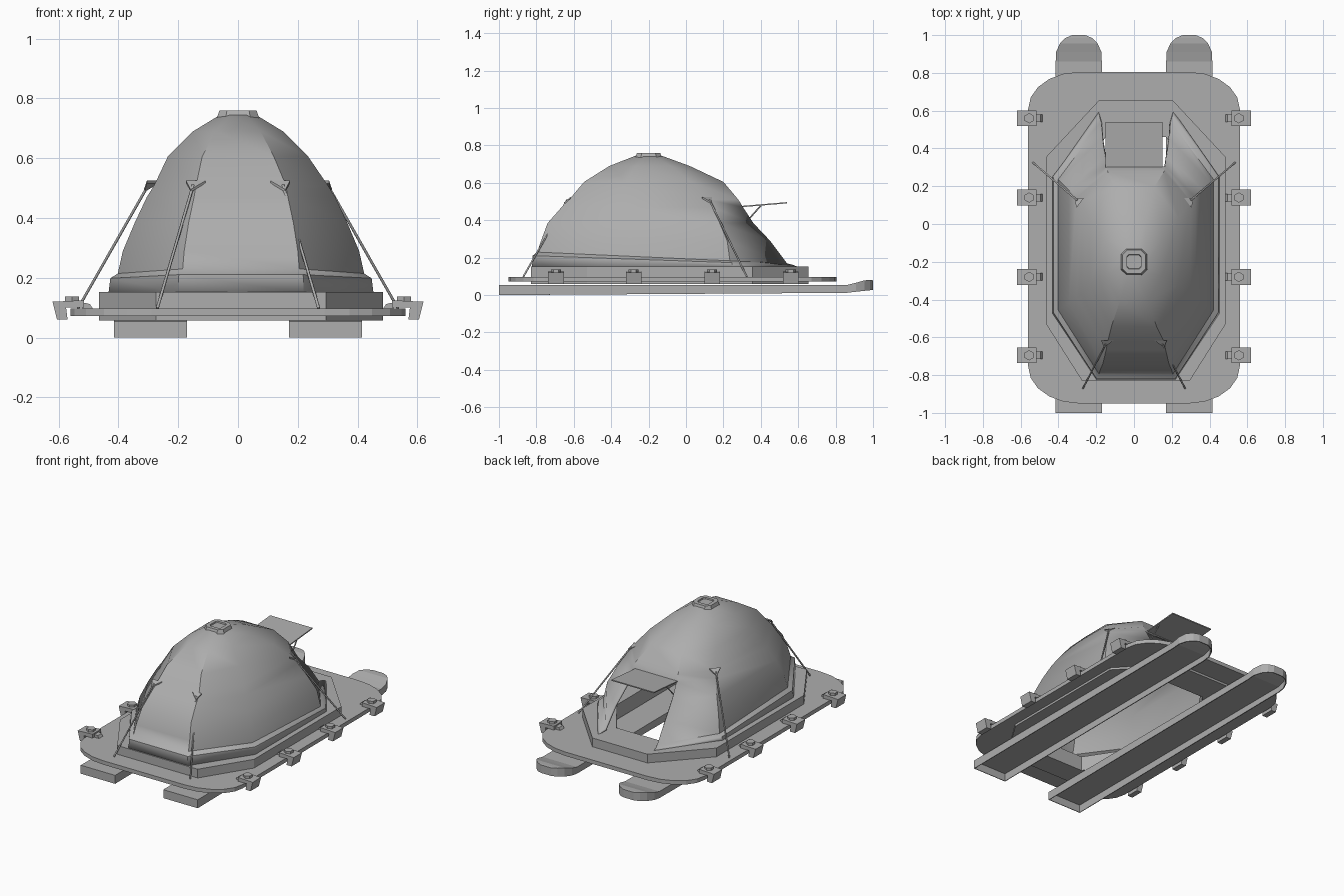
import bpy, bmesh, math
from mathutils import Matrix, Vector

cube = bpy.data.objects.get("Cube")
if cube:
    bpy.data.objects.remove(cube, do_unlink=True)

grey = bpy.data.materials.new("plain grey")
grey.use_nodes = True
grey.diffuse_color = (0.42, 0.42, 0.42, 1)
grey.node_tree.nodes["Principled BSDF"].inputs["Base Color"].default_value = grey.diffuse_color


def finish(name, bm, smooth=None, thickness=0):
    bmesh.ops.recalc_face_normals(bm, faces=bm.faces)
    mesh = bpy.data.meshes.new(name)
    bm.to_mesh(mesh)
    bm.free()
    obj = bpy.data.objects.new(name, mesh)
    bpy.context.collection.objects.link(obj)
    mesh.materials.append(grey)
    if smooth:
        bpy.ops.object.select_all(action='DESELECT')
        obj.select_set(True)
        bpy.context.view_layer.objects.active = obj
        bpy.ops.object.shade_smooth_by_angle(angle=math.radians(smooth))
    if thickness:
        mod = obj.modifiers.new("thickness", 'SOLIDIFY')
        mod.thickness = thickness
        mod.offset = -1
    return obj


def prism(name, loops, low, high, matrix=None):
    """Extrude an outline, with further loops as holes."""
    bm = bmesh.new()
    edges = []
    for loop in loops:
        verts = [bm.verts.new((x, y, low)) for x, y in loop]
        edges += [bm.edges.new((a, b)) for a, b in zip(verts, verts[1:] + verts[:1])]
    bmesh.ops.triangle_fill(bm, edges=edges, use_beauty=True, use_dissolve=False)
    new = bmesh.ops.extrude_face_region(bm, geom=bm.faces[:])["geom"]
    bmesh.ops.translate(bm, vec=(0, 0, high - low),
                        verts=[v for v in new if isinstance(v, bmesh.types.BMVert)])
    if matrix:
        bm.transform(matrix)
    return finish(name, bm)


def lofted(name, rings, closed=True, skip=lambda i, j: False, caps=(0,), **style):
    """Skin a list of equal point rings."""
    bm = bmesh.new()
    rows = [[bm.verts.new(p) for p in ring] for ring in rings]
    n = len(rows[0])
    for i in range(len(rows) - 1):
        for j in range(n if closed else n - 1):
            if not skip(i, j):
                k = (j + 1) % n
                bm.faces.new((rows[i][j], rows[i][k], rows[i + 1][k], rows[i + 1][j]))
    for c in caps:
        bm.faces.new(rows[c])
    return finish(name, bm, **style)


def rod(name, start, end, radius):
    a, b = Vector(start), Vector(end)
    bm = bmesh.new()
    turn = (b - a).to_track_quat('Z', 'Y').to_matrix().to_4x4()
    bmesh.ops.create_cone(bm, cap_ends=True, segments=6, radius1=radius, radius2=radius,
                          depth=(b - a).length, matrix=Matrix.Translation((a + b) / 2) @ turn)
    return finish(name, bm, smooth=40 if radius > 0.01 else 70)


def octagon(side, front, rear, side_front, side_rear, front_x, rear_x, cx=0.01):
    half = [(front_x, front), (side, side_front), (side, side_rear), (rear_x, rear)]
    return [(cx + x, y) for x, y in half] + [(cx - x, y) for x, y in reversed(half)]


# Deck plate with rounded corners and a floor opening
deck = []
for sx, sy, start in ((1, 1, 0), (-1, 1, 90), (-1, -1, 180), (1, -1, 270)):
    for step in range(6):
        a = math.radians(start + step * 18)
        deck.append((sx * 0.29 + 0.27 * math.cos(a),
                     (0.61 if sy > 0 else -0.755) + 0.195 * math.sin(a)))
opening = octagon(0.34, -0.68, 0.46, -0.42, 0.2, 0.17, 0.16)
prism("deck", [deck, octagon(0.4, -0.75, 0.55, -0.47, 0.28, 0.23, 0.18)], 0.072, 0.097)

# Raised curb under the tent
curb = octagon(0.475, -0.83, 0.655, -0.53, 0.355, 0.285, 0.195)
prism("curb", [curb, opening], 0.058, 0.153)

# Tent shell: z, side x, front y, rear y, side corner ys, corner xs, slope of the hem
levels = [
    (0.745, 0.06, -0.27, -0.13, -0.225, -0.17, 0.025, 0.025, 0),
    (0.69, 0.15, -0.41, 0.02, -0.27, -0.08, 0.075, 0.06, 0),
    (0.605, 0.235, -0.545, 0.2, -0.32, 0.03, 0.12, 0.11, 0),
    (0.51, 0.29, -0.625, 0.28, -0.37, 0.12, 0.15, 0.15, 0),
    (0.47, 0.315, -0.665, 0.305, -0.385, 0.14, 0.157, 0.155, 0),
    (0.385, 0.355, -0.74, 0.36, -0.42, 0.18, 0.175, 0.165, 0),
    (0.29, 0.395, -0.775, 0.45, -0.445, 0.22, 0.19, 0.18, 0),
    (0.23, 0.412, -0.795, 0.54, -0.455, 0.235, 0.195, 0.185, 0.045),
    (0.21, 0.437, -0.82, 0.57, -0.468, 0.245, 0.208, 0.195, 0.035),
    (0.15, 0.443, -0.823, 0.6, -0.472, 0.25, 0.21, 0.198, 0),
]
shell = []
for z, *shape, slope in levels:
    ring = octagon(*shape, cx=0.01 if z < 0.6 else 0)
    shell.append([(x, y, z - slope * (y + 0.8)) for x, y in ring])
lofted("tent_shell", shell, skip=lambda i, j: j == 3 and i >= 4, smooth=36, thickness=0.012)

# Vent cap at the peak
cap = []
for r, cut, z in ((0.072, 0.03, 0.73), (0.062, 0.025, 0.76), (0.038, 0.01, 0.76), (0.036, 0.01, 0.752)):
    c = r - cut
    cap.append([(x, y - 0.2, z) for x, y in
                ((c, -r), (r, -c), (r, c), (c, r), (-c, r), (-r, c), (-r, -c), (-c, -r))])
lofted("vent_cap", cap, caps=(0, -1))

# Door awning
lofted("door_awning", [[(-0.15, 0.3, z), (0.15, 0.3, z), (0.15, 0.54, z + 0.02), (-0.15, 0.54, z + 0.02)]
                       for z in (0.47, 0.477)], caps=(0, 1))

clamp_profile = [(0.515, 0.125), (0.62, 0.12), (0.605, 0.06), (0.57, 0.06), (0.575, 0.1), (0.515, 0.1)]
tab_profile = [(0.485, 0.097), (0.52, 0.097), (0.52, 0.118), (0.495, 0.112)]
runner = [(-1, 0.122, 0, 0.054), (0.86, 0.122, 0.012, 0.054), (0.91, 0.12, 0.018, 0.066),
          (0.955, 0.1, 0.023, 0.079), (0.985, 0.07, 0.026, 0.08), (1, 0.035, 0.028, 0.079)]

for side, s in (("left", 1), ("right", -1)):
    # Hollow runner with a raised rounded tip
    rows = [[(s * 0.2925 + x, y, z) for x, z in ((-w, lo), (-w, hi), (w, hi), (w, lo))]
            for y, w, lo, hi in runner]
    lofted(side + "_runner", rows, closed=False, caps=(0, -1), thickness=0.006)

    # Edge clamps with a locking knob
    for number, y in enumerate((-0.695, -0.28, 0.14, 0.56), 1):
        label = f"{side}_clamp_{number}"
        for part, profile, width in (("", clamp_profile, 0.084), ("_tab", tab_profile, 0.04)):
            upright = Matrix(((s, 0, 0, 0), (0, 0, 1, y), (0, 1, 0, 0), (0, 0, 0, 1)))
            prism(label + part, [profile], -width / 2, width / 2, upright)
        rod(label + "_knob", (s * 0.555, y, 0.12), (s * 0.555, y, 0.138), 0.027)

    # Guy ropes and their triangular loops
    for end, top, foot, along in (
            ("front", (0.15, -0.635, 0.51), (0.27, -0.87, 0.098), (1, 0)),
            ("rear", (0.3, 0.125, 0.51), (0.535, 0.325, 0.098), (-0.6, 0.8))):
        t = Vector((s * top[0], top[1], top[2]))
        f = Vector((s * foot[0], foot[1], foot[2]))
        rod(f"{side}_{end}_rope", t, f, 0.005)
        a = Vector((s * along[0], along[1], 0)) * 0.033
        out = Vector((f.x - t.x, f.y - t.y, 0)).normalized() * 0.02
        up = Vector((0, 0, 0.015))
        lofted(f"{side}_{end}_rope_loop",
               [[t - a + up - out, t + a + up - out, t + out - up],
                [t - a + up * 0.4 - out, t + a + up * 0.4 - out, t + out * 0.8 - up * 1.5]], caps=(0, 1))

    # Awning strut
    rod(side + "_awning_strut", (s * 0.145, 0.335, 0.405), (s * 0.14, 0.4, 0.478), 0.004)
